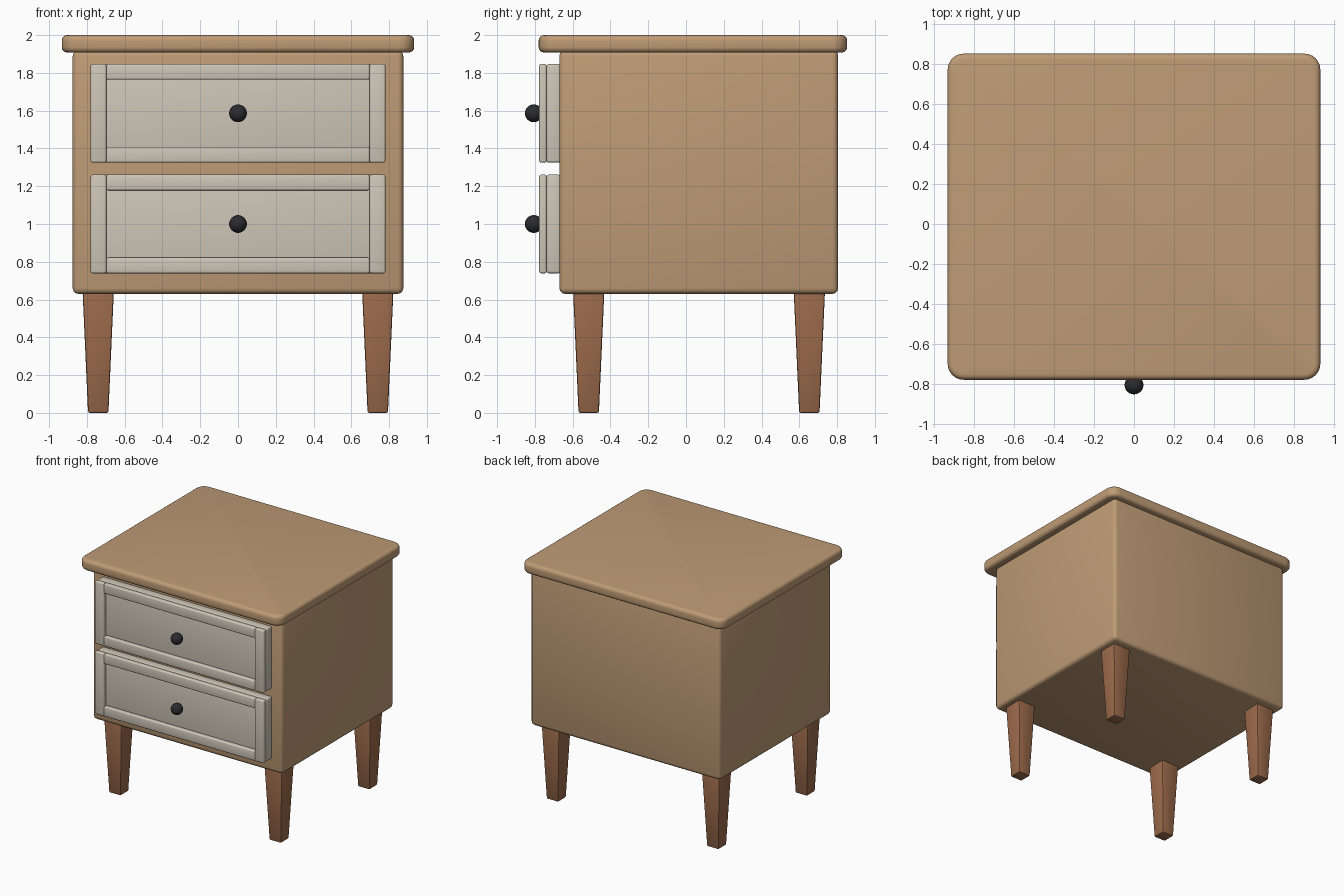
import bpy
import bmesh
from math import radians

old = bpy.data.objects.get("Cube")
if old:
    bpy.data.objects.remove(old, do_unlink=True)


def material(name, rgb):
    m = bpy.data.materials.new(name)
    m.use_nodes = True
    color = (*rgb, 1)
    m.diffuse_color = color
    m.node_tree.nodes["Principled BSDF"].inputs["Base Color"].default_value = color
    return m


oak = material("light oak", (0.52, 0.33, 0.18))
walnut = material("leg wood", (0.33, 0.145, 0.07))
cream = material("cream paint", (0.62, 0.57, 0.48))
black = material("dark metal", (0.025, 0.025, 0.03))


def finish(bm, name, mat):
    bmesh.ops.recalc_face_normals(bm, faces=bm.faces)
    mesh = bpy.data.meshes.new(name)
    bm.to_mesh(mesh)
    bm.free()
    mesh.materials.append(mat)
    ob = bpy.data.objects.new(name, mesh)
    bpy.context.collection.objects.link(ob)
    bpy.ops.object.select_all(action="DESELECT")
    ob.select_set(True)
    bpy.context.view_layer.objects.active = ob
    return ob


def box(name, mat, x, y, z, bevel, segments=3, corner=0, taper=1):
    """Box between (min, max) ranges, with rounded edges, optional rounder
    upright corners and a narrower foot."""
    bm = bmesh.new()
    bmesh.ops.create_cube(bm, size=1)
    for v in bm.verts:
        s = taper if v.co.z < 0 else 1
        v.co.x = sum(x) / 2 + v.co.x * s * (x[1] - x[0])
        v.co.y = sum(y) / 2 + v.co.y * s * (y[1] - y[0])
        v.co.z = sum(z) / 2 + v.co.z * (z[1] - z[0])
    if corner:
        upright = [e for e in bm.edges
                   if abs(e.verts[0].co.z - e.verts[1].co.z) > 0.01]
        bmesh.ops.bevel(bm, geom=upright, offset=corner, segments=6,
                        profile=0.5, affect="EDGES")
    ob = finish(bm, name, mat)
    mod = ob.modifiers.new("rounded edges", "BEVEL")
    mod.width = bevel
    mod.segments = segments
    mod.limit_method = "ANGLE"
    mod.angle_limit = radians(40)
    bpy.ops.object.modifier_apply(modifier=mod.name)
    bpy.ops.object.shade_smooth_by_angle(angle=radians(35))
    return ob


# Cabinet and overhanging top
box("cabinet_body", oak, (-0.875, 0.875), (-0.67, 0.805), (0.63, 1.92), 0.03)
box("table_top", oak, (-0.933, 0.933), (-0.78, 0.853), (1.908, 2.0), 0.028, 4, corner=0.08)

# Tapered legs
for side, cx in (("right", -0.74), ("left", 0.74)):
    for end, cy in (("front", -0.515), ("back", 0.653)):
        box(f"{end}_{side}_leg", walnut, (cx - 0.083, cx + 0.083),
            (cy - 0.083, cy + 0.083), (0, 0.65), 0.01, 2, taper=0.65)

# Drawer fronts with raised frames and round knobs
W, H, RIM = 0.78, 0.261, 0.083
FRAME_Y = (-0.777, -0.738)
for level, cz in (("upper", 1.586), ("lower", 1.0)):
    low, high = cz - H, cz + H
    box(f"{level}_drawer_panel", cream, (-W, W), (-0.738, -0.665), (low, high), 0.012)
    for side, x in (("right", (-W, RIM - W)), ("left", (W - RIM, W))):
        box(f"{level}_drawer_{side}_stile", cream, x, FRAME_Y, (low, high), 0.01)
    for part, z in (("bottom", (low, low + RIM)), ("top", (high - RIM, high))):
        box(f"{level}_drawer_{part}_rail", cream, (RIM - W, W - RIM), FRAME_Y, z, 0.01)

    bm = bmesh.new()
    bmesh.ops.create_uvsphere(bm, u_segments=32, v_segments=16, radius=0.047)
    bmesh.ops.translate(bm, verts=bm.verts, vec=(0, -0.806, cz))
    finish(bm, f"{level}_knob", black)
    bpy.ops.object.shade_smooth()
